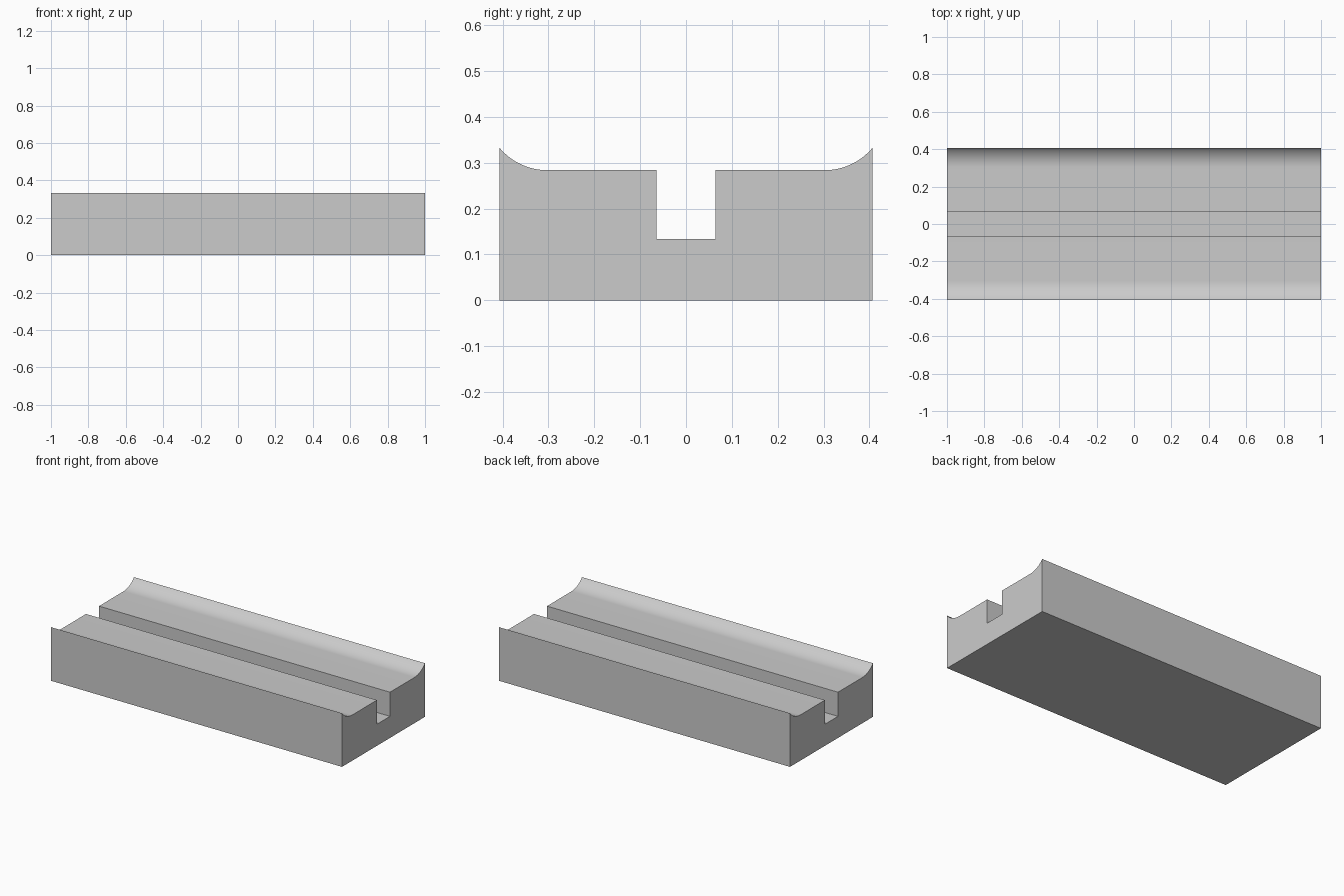
import bpy, bmesh, math

cube = bpy.data.objects.get("Cube")
if cube:
    bpy.data.objects.remove(cube, do_unlink=True)

HALF_LENGTH, HALF_WIDTH = 1.0, 0.407
DECK, RIM = 0.284, 0.333
SLOT_HALF, SLOT_FLOOR = 0.064, 0.134
CURVE_START, STEPS = 0.303, 16

# Grey material
grey = bpy.data.materials.new("plain grey")
grey.use_nodes = True
colour = (0.6, 0.6, 0.6, 1)
grey.diffuse_color = colour
grey.node_tree.nodes["Principled BSDF"].inputs["Base Color"].default_value = colour

# Half cross-section: slot floor, slot wall, deck, concave rise to the rim, base
run, rise = HALF_WIDTH - CURVE_START, RIM - DECK
radius = (run ** 2 + rise ** 2) / (2 * rise)
sweep = math.asin(run / radius)
half = [(SLOT_HALF, SLOT_FLOOR), (SLOT_HALF, DECK)]
for i in range(STEPS + 1):
    a = sweep * i / STEPS
    half.append((CURVE_START + radius * math.sin(a), DECK + radius * (1 - math.cos(a))))
half.append((HALF_WIDTH, 0))
profile = half + [(-y, z) for y, z in reversed(half)]

# Slotted block: the mirrored section extruded along its length
bm = bmesh.new()
end = bm.faces.new([bm.verts.new((-HALF_LENGTH, y, z)) for y, z in profile])
result = bmesh.ops.extrude_face_region(bm, geom=[end], use_keep_orig=True)
moved = [v for v in result["geom"] if isinstance(v, bmesh.types.BMVert)]
bmesh.ops.translate(bm, verts=moved, vec=(2 * HALF_LENGTH, 0, 0))
bmesh.ops.recalc_face_normals(bm, faces=bm.faces)
mesh = bpy.data.meshes.new("slotted_block")
bm.to_mesh(mesh)
bm.free()
mesh.materials.append(grey)
block = bpy.data.objects.new("slotted_block", mesh)
bpy.context.collection.objects.link(block)

# Smooth the curved rims, keep the corners sharp
bpy.ops.object.select_all(action='DESELECT')
block.select_set(True)
bpy.context.view_layer.objects.active = block
bpy.ops.object.shade_smooth_by_angle(angle=math.radians(30))
